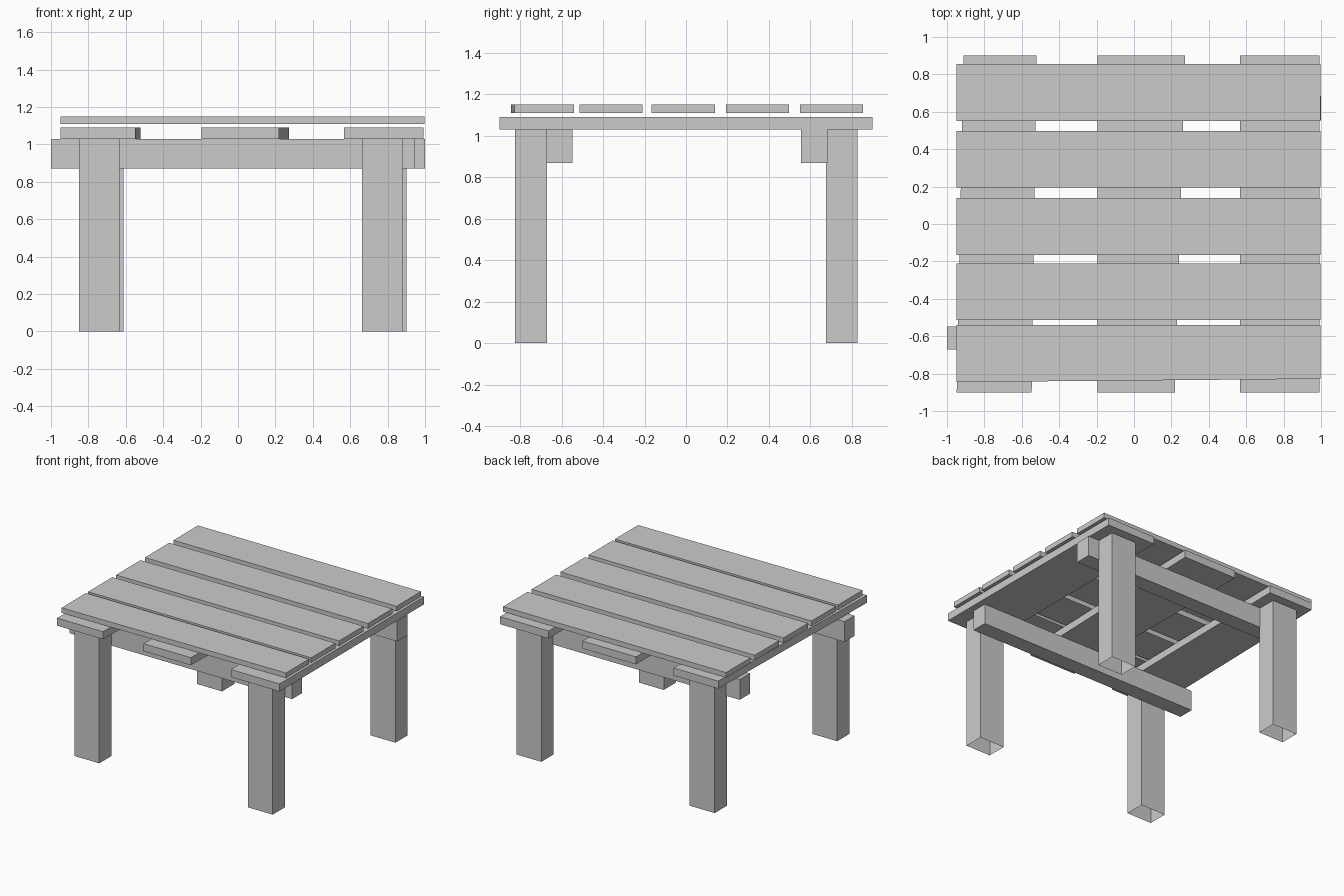
import bpy
import bmesh

if "Cube" in bpy.data.objects:
    bpy.data.objects.remove(bpy.data.objects["Cube"])


def prism(name, outline, z0, z1, open_bottom=False):
    """Extrude a counter-clockwise xy outline from z0 to z1."""
    bm = bmesh.new()
    low = [bm.verts.new((x, y, z0)) for x, y in outline]
    high = [bm.verts.new((x, y, z1)) for x, y in outline]
    n = len(outline)
    for i in range(n):
        j = (i + 1) % n
        bm.faces.new((low[i], low[j], high[j], high[i]))
    bm.faces.new(high)
    if not open_bottom:
        bm.faces.new(low[::-1])
    mesh = bpy.data.meshes.new(name)
    bm.to_mesh(mesh)
    bm.free()
    obj = bpy.data.objects.new(name, mesh)
    bpy.context.collection.objects.link(obj)
    return obj


def rect(x0, x1, y0, y1):
    return [(x0, y0), (x1, y0), (x1, y1), (x0, y1)]


# Table top planks; the front one has a slightly crooked front edge
for i, (y0, y1) in enumerate([(-0.513, -0.211), (-0.166, 0.139),
                              (0.194, 0.497), (0.55, 0.855)]):
    prism(f"top_plank_{i + 2}", rect(-0.948, 0.998, y0, y1), 1.11, 1.15)
prism("top_plank_1", [(-0.948, -0.845), (0.998, -0.828),
                      (0.998, -0.54), (-0.948, -0.54)], 1.11, 1.15)

# Battens under the planks: front left/right x, then back left/right x
battens = {"left_batten": (-0.948, -0.547, -0.912, -0.522),
           "middle_batten": (-0.194, 0.218, -0.194, 0.274),
           "right_batten": (0.568, 0.993, 0.568, 0.993)}
for name, (fl, fr, bl, br) in battens.items():
    prism(name, [(fl, -0.9), (fr, -0.9), (br, 0.9), (bl, 0.9)], 1.03, 1.09)

# Long support beams, staggered
prism("front_beam", rect(-1.0, 0.943, -0.672, -0.547), 0.87, 1.03)
prism("back_beam", rect(-0.948, 1.0, 0.556, 0.684), 0.87, 1.03)

# Legs, hollow at the foot; the back pair sits slightly to the right
for side, x in (("left", -0.85), ("right", 0.663)):
    prism(f"front_{side}_leg", rect(x, x + 0.217, -0.825, -0.67),
          0, 1.03, open_bottom=True)
    prism(f"back_{side}_leg", rect(x + 0.02, x + 0.238, 0.675, 0.828),
          0, 1.03, open_bottom=True)
